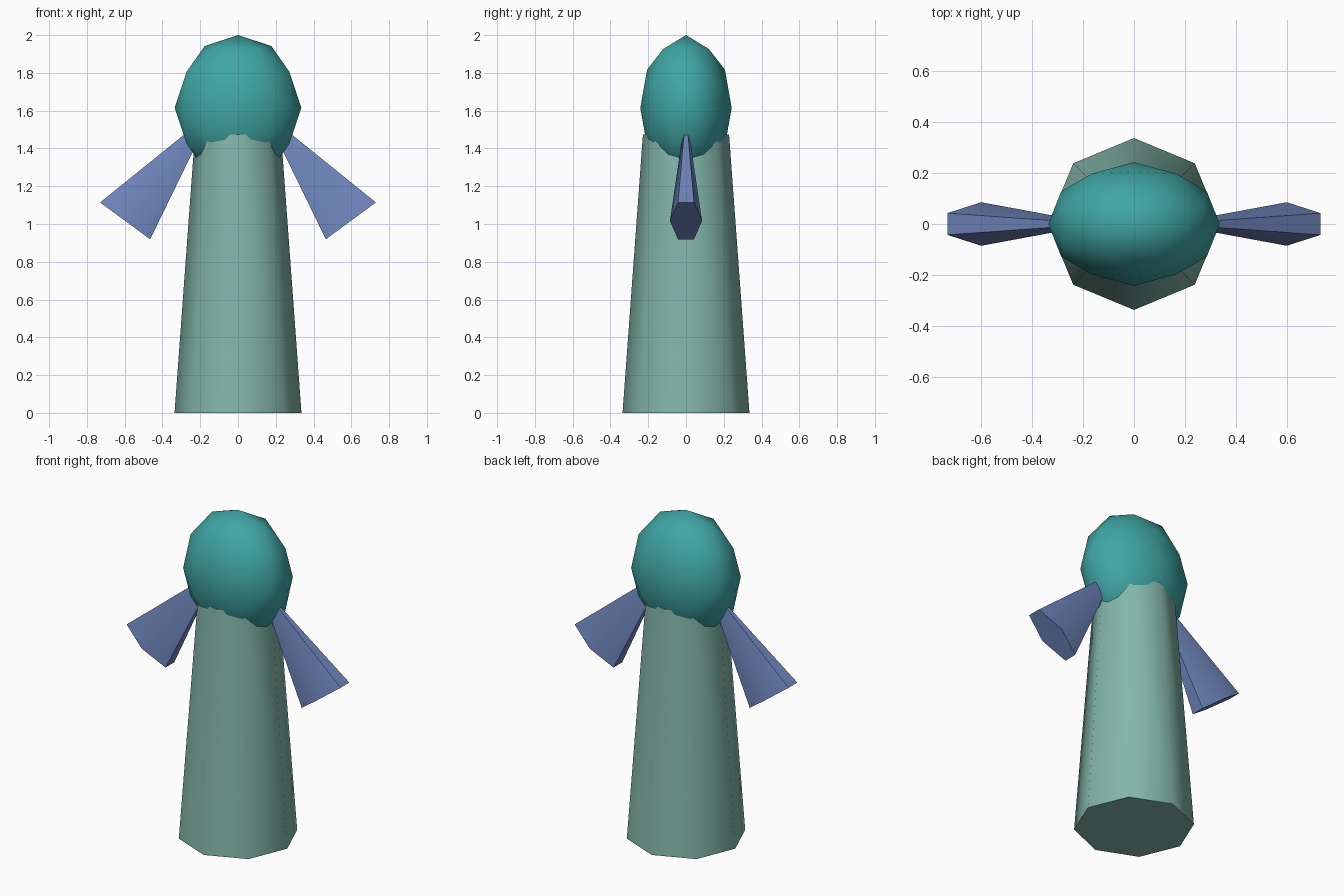
import bpy, bmesh, math
from mathutils import Vector

if "Cube" in bpy.data.objects:
    bpy.data.objects.remove(bpy.data.objects["Cube"])


def material(name, rgb):
    m = bpy.data.materials.new(name)
    m.diffuse_color = (*rgb, 1)
    m.use_nodes = True
    m.node_tree.nodes["Principled BSDF"].inputs["Base Color"].default_value = m.diffuse_color
    return m


def finish(bm, name, mat):
    """Turn a bmesh into a named object, smooth with sharp edges kept."""
    bmesh.ops.recalc_face_normals(bm, faces=bm.faces)
    mesh = bpy.data.meshes.new(name)
    bm.to_mesh(mesh)
    bm.free()
    mesh.materials.append(mat)
    ob = bpy.data.objects.new(name, mesh)
    bpy.context.collection.objects.link(ob)
    bpy.ops.object.select_all(action='DESELECT')
    ob.select_set(True)
    bpy.context.view_layer.objects.active = ob
    bpy.ops.object.shade_smooth_by_angle(angle=math.radians(50))
    return ob


# Body: eight-sided tapered column, corners on the x and y axes
BODY_H = 1.475
bm = bmesh.new()
bmesh.ops.create_cone(bm, cap_ends=True, segments=8,
                      radius1=0.336, radius2=0.228, depth=BODY_H)
bmesh.ops.translate(bm, verts=bm.verts, vec=(0, 0, BODY_H / 2))
finish(bm, "body", material("body_green", (0.23, 0.47, 0.40)))

# Head: axis-aligned icosahedron, subdivided once onto a squashed sphere
PHI = (1 + math.sqrt(5)) / 2
bm = bmesh.new()
for a in (-1, 1):
    for b in (-PHI, PHI):
        for co in ((b, a, 0), (0, b, a), (a, 0, b)):
            bm.verts.new(co)
bmesh.ops.convex_hull(bm, input=bm.verts)
bmesh.ops.subdivide_edges(bm, edges=bm.edges[:], cuts=1, use_grid_fill=True)
for v in bm.verts:
    n = v.co.normalized()
    v.co = (n.x * 0.335, n.y * 0.242, n.z * 0.385 + 1.615)
finish(bm, "head", material("head_teal", (0.05, 0.38, 0.37)))

# Wings: flattened six-sided cones, tips buried in the head
wing_mat = material("wing_blue", (0.16, 0.24, 0.51))
tip = Vector((0.137, 0, 1.593))
centre = Vector((0.5975, 0, 1.0165))
along = Vector((0.1325, 0, 0.0975)) / math.cos(math.pi / 6)
across = Vector((0, 0.085, 0))
for side, name in ((1, "right_wing"), (-1, "left_wing")):
    bm = bmesh.new()
    flip = Vector((side, 1, 1))
    apex = bm.verts.new(tip * flip)
    ring = []
    for i in range(6):
        t = math.radians(30 + 60 * i)
        p = centre + along * math.cos(t) + across * math.sin(t)
        ring.append(bm.verts.new(p * flip))
    bm.faces.new(ring)
    for i in range(6):
        bm.faces.new((apex, ring[i], ring[(i + 1) % 6]))
    finish(bm, name, wing_mat)
